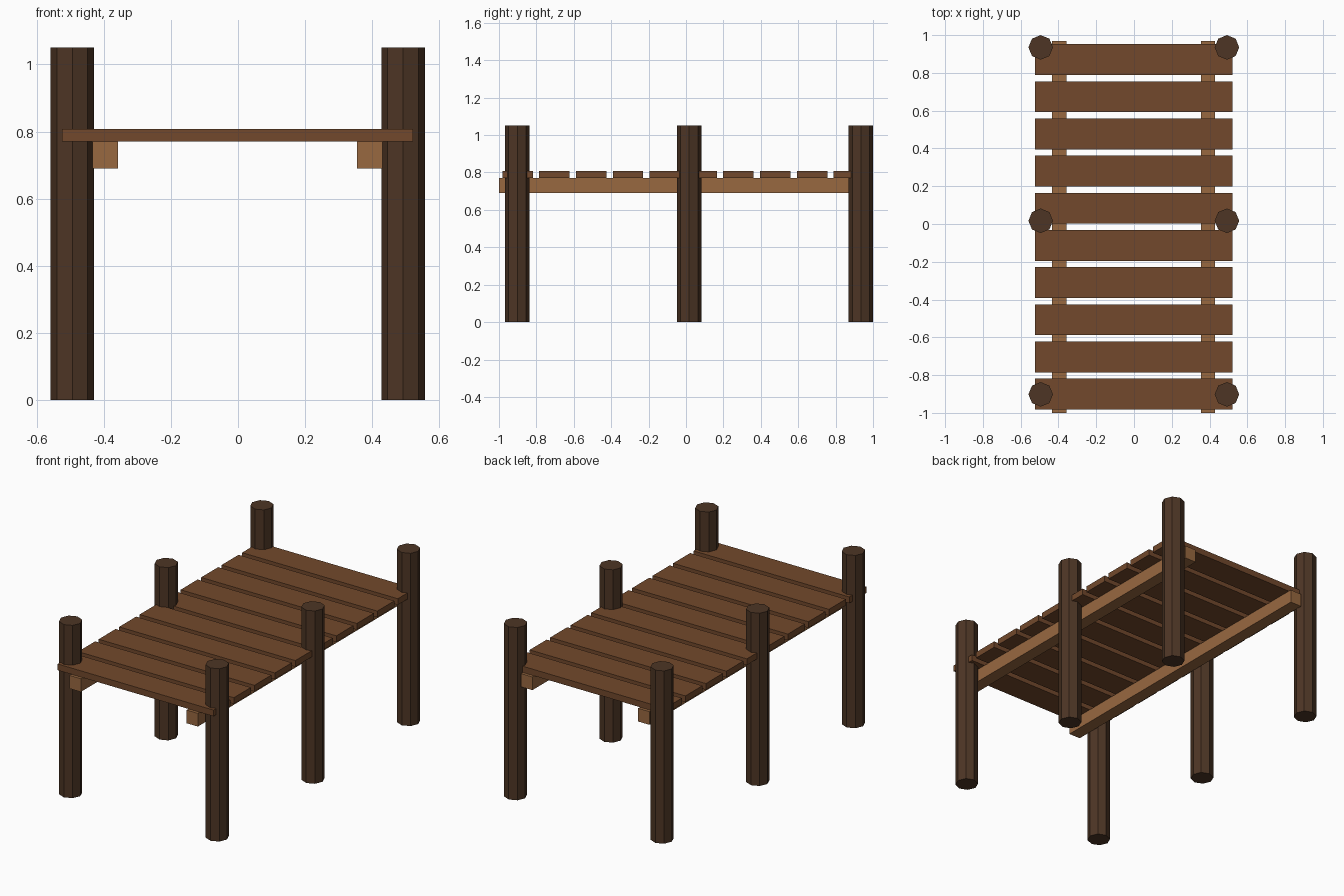
import bpy

cube = bpy.data.objects.get("Cube")
if cube:
    bpy.data.objects.remove(cube, do_unlink=True)


def make_material(name, color):
    mat = bpy.data.materials.new(name)
    mat.use_nodes = True
    mat.diffuse_color = (*color, 1)
    mat.node_tree.nodes["Principled BSDF"].inputs["Base Color"].default_value = (*color, 1)
    return mat


dark_wood = make_material("dark post wood", (0.074, 0.036, 0.018))
plank_wood = make_material("brown plank wood", (0.168, 0.066, 0.025))
beam_wood = make_material("light beam wood", (0.314, 0.138, 0.051))


def finish(obj, name, mat):
    obj.name = name
    obj.data.materials.append(mat)


def box(name, x, y, z, mat):
    """Box spanning the given (low, high) ranges."""
    spans = (x, y, z)
    bpy.ops.mesh.primitive_cube_add(size=1, location=[sum(s) / 2 for s in spans])
    obj = bpy.context.object
    for v in obj.data.vertices:
        for axis, (low, high) in enumerate(spans):
            v.co[axis] *= high - low
    finish(obj, name, mat)


def post(name, x, y):
    """Eight-sided upright with a corner facing each axis."""
    bpy.ops.mesh.primitive_cylinder_add(
        vertices=8, radius=0.065, depth=1.05, location=(x, y, 0.525))
    finish(bpy.context.object, name, dark_wood)


# Three pairs of posts and a long beam beside each row
for side, post_x, beam_x in (("right", -0.494, (-0.433, -0.357)),
                             ("left", 0.492, (0.354, 0.43))):
    for place, y in (("front", -0.902), ("middle", 0.017), ("back", 0.935)):
        post(f"{place}_{side}_post", post_x, y)
    box(f"{side}_beam", beam_x, (-1.0, 0.97), (0.69, 0.77), beam_wood)

# Evenly spaced deck planks
for i in range(10):
    start = -0.982 + i * 0.1968
    box(f"deck_plank_{i + 1}", (-0.525, 0.522), (start, start + 0.163),
        (0.77, 0.808), plank_wood)
